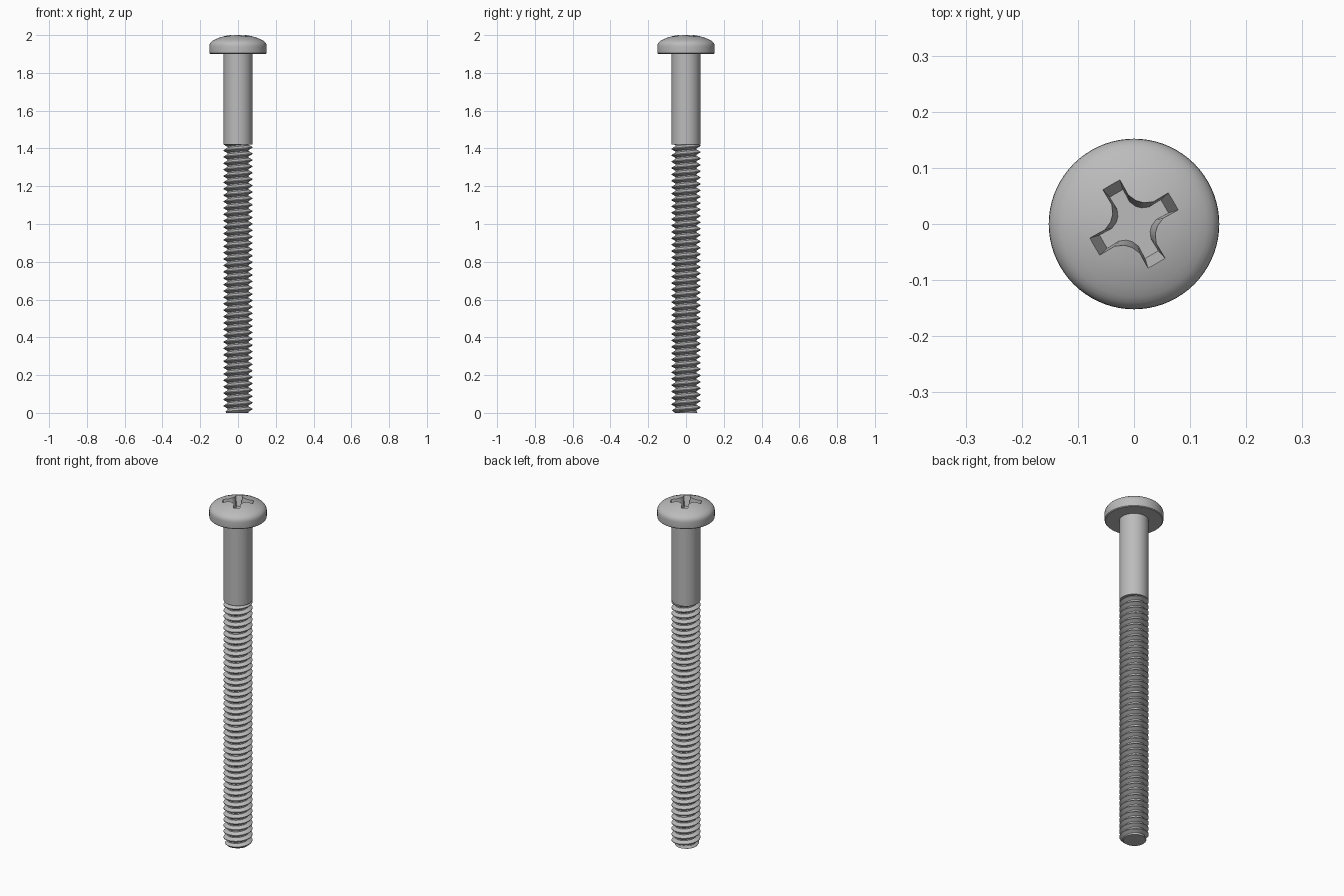
import bpy, bmesh
from math import cos, sin, pi, radians
from mathutils import Vector, Matrix

if "Cube" in bpy.data.objects:
    bpy.data.objects.remove(bpy.data.objects["Cube"], do_unlink=True)

SHANK_R = 0.076
THREAD_TOP = 1.42
HEAD_BASE = 1.9

steel = bpy.data.materials.new("steel grey")
steel.use_nodes = True
colour = (0.5, 0.5, 0.5, 1)
steel.diffuse_color = colour
steel.node_tree.nodes["Principled BSDF"].inputs["Base Color"].default_value = colour


def finish(name, bm):
    """Turn a bmesh into a named object."""
    bmesh.ops.recalc_face_normals(bm, faces=bm.faces[:])
    mesh = bpy.data.meshes.new(name)
    bm.to_mesh(mesh)
    bm.free()
    mesh.materials.append(steel)
    obj = bpy.data.objects.new(name, mesh)
    bpy.context.collection.objects.link(obj)
    return obj


def smooth(obj, angle=30):
    bpy.ops.object.select_all(action="DESELECT")
    obj.select_set(True)
    bpy.context.view_layer.objects.active = obj
    bpy.ops.object.shade_smooth_by_angle(angle=radians(angle))


def lathe(name, profile, sides=72):
    """Revolve (radius, height) points about z."""
    bm = bmesh.new()
    verts = [bm.verts.new((r, 0, z)) for r, z in profile]
    edges = [bm.edges.new(pair) for pair in zip(verts, verts[1:])]
    bmesh.ops.spin(bm, geom=verts + edges, cent=(0, 0, 0), axis=(0, 0, 1),
                   angle=2 * pi, steps=sides, use_merge=True)
    bmesh.ops.remove_doubles(bm, verts=bm.verts[:], dist=1e-5)
    return finish(name, bm)


# Domed pan head
head = lathe("head", [
    (0, HEAD_BASE), (0.147, HEAD_BASE), (0.151, 1.904), (0.152, 1.912),
    (0.152, 1.94), (0.151, 1.949), (0.147, 1.958), (0.14, 1.966),
    (0.13, 1.973), (0.115, 1.98), (0.095, 1.988), (0.07, 1.995),
    (0.04, 2.0), (0.015, 2.001), (0, 2.001)])

# Tapered cross recess: one arm outline repeated four times, lofted downwards
arm = [(0.024, -0.034), (0.034, -0.024), (0.05, -0.017), (0.083, -0.018),
       (0.083, 0.018), (0.05, 0.017), (0.034, 0.024)]
outline = []
for k in range(4):
    turn = Matrix.Rotation(radians(30 + 90 * k), 3, "Z")
    outline += [turn @ Vector((x, y, 0)) for x, y in arm]
bm = bmesh.new()
rings = [[bm.verts.new((p.x * s, p.y * s, z)) for p in outline]
         for z, s in ((2.02, 1.08), (1.935, 0.76))]
n = len(outline)
# Corner points shared by neighbouring arms are merged below
for i in range(n):
    j = (i + 1) % n
    bm.faces.new((rings[0][i], rings[0][j], rings[1][j], rings[1][i]))
bm.faces.new(rings[0])
bm.faces.new(rings[1])
bmesh.ops.remove_doubles(bm, verts=bm.verts[:], dist=1e-5)
cutter = finish("recess_cutter", bm)
cutter.hide_render = True

cut = head.modifiers.new("recess", "BOOLEAN")
cut.operation = "DIFFERENCE"
cut.solver = "EXACT"
cut.object = cutter
bpy.ops.object.select_all(action="DESELECT")
head.select_set(True)
bpy.context.view_layer.objects.active = head
bpy.ops.object.modifier_apply(modifier=cut.name)
bpy.data.objects.remove(cutter, do_unlink=True)
smooth(head)

# Plain shank
smooth(lathe("shank", [(0, THREAD_TOP), (SHANK_R, THREAD_TOP),
                       (SHANK_R, HEAD_BASE + 0.005), (0, HEAD_BASE + 0.005)]))

# Threaded section: a helical strip whose turns share edges
PITCH = 0.0338
ROOT = 0.056
STEPS = 48
section = [(ROOT, 0), (ROOT, 0.2), (SHANK_R, 0.54), (SHANK_R, 0.66)]
turns = int(THREAD_TOP / PITCH) + 4
bm = bmesh.new()
strip = []
for i in range(turns * STEPS):
    a = 2 * pi * i / STEPS
    row = []
    for r, off in section:
        z = PITCH * (i / STEPS + off - 2)
        r = min(r, 0.062 + 0.8 * max(z, 0))     # chamfered tip
        row.append(bm.verts.new((r * cos(a), r * sin(a), z)))
    strip.append(row)
for i in range(len(strip) - STEPS - 1):
    left = strip[i] + [strip[i + STEPS][0]]
    right = strip[i + 1] + [strip[i + STEPS + 1][0]]
    for j in range(len(section)):
        bm.faces.new((left[j], right[j], right[j + 1], left[j + 1]))

# Trim both ends flat and cap them
for z, up in ((0, -1), (THREAD_TOP, 1)):
    result = bmesh.ops.bisect_plane(
        bm, geom=bm.verts[:] + bm.edges[:] + bm.faces[:], dist=1e-6,
        plane_co=(0, 0, z), plane_no=(0, 0, up), clear_outer=True)
    rim = [e for e in result["geom_cut"]
           if isinstance(e, bmesh.types.BMEdge) and e.is_boundary]
    bmesh.ops.holes_fill(bm, edges=rim, sides=0)
bmesh.ops.delete(bm, geom=[v for v in bm.verts if not v.link_faces], context="VERTS")
smooth(finish("thread", bm))
